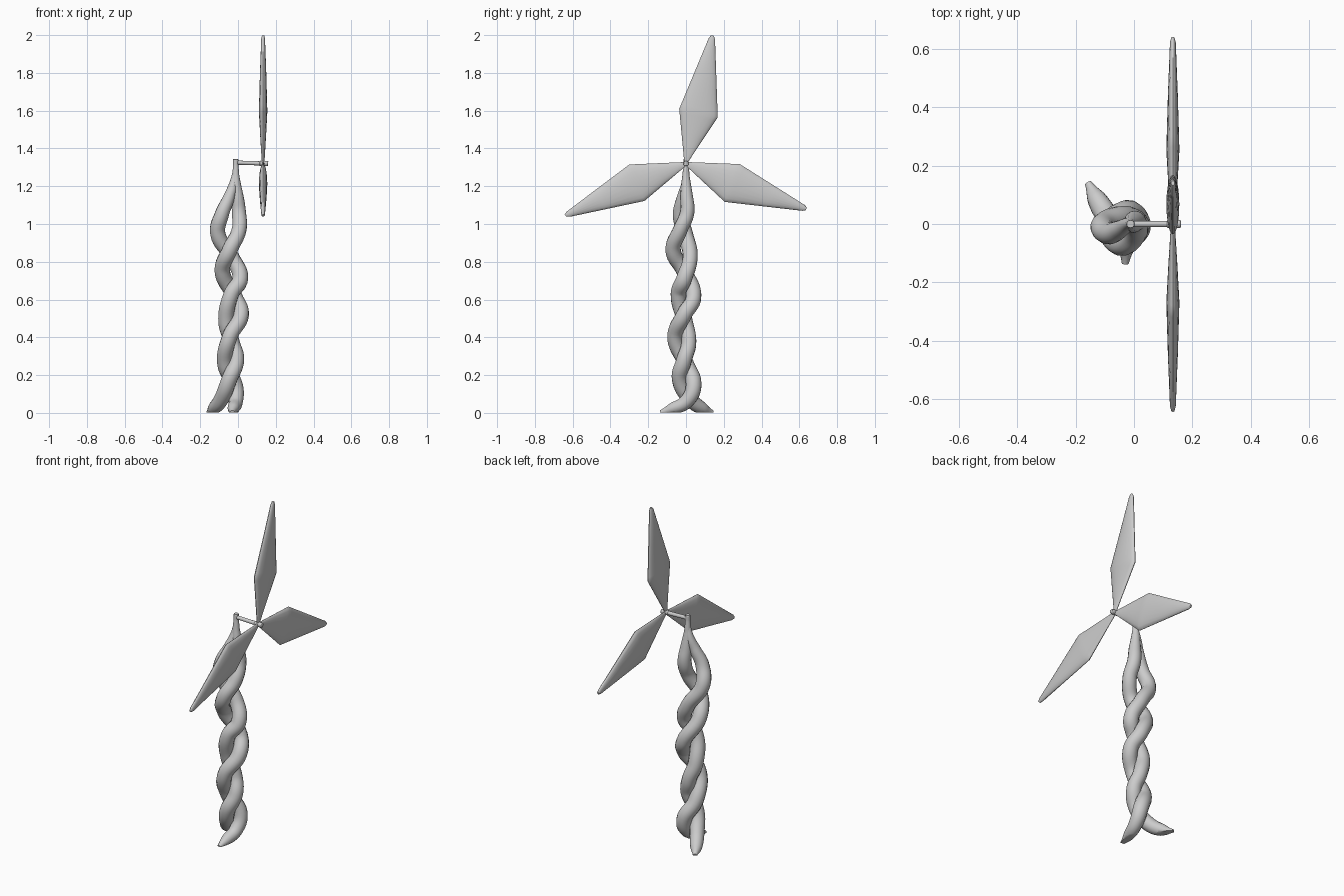
import bpy, bmesh, math
from mathutils import Vector

if "Cube" in bpy.data.objects:
    bpy.data.objects.remove(bpy.data.objects["Cube"])

FLOOR = 0.003


def smooth(ob, angle=40):
    bpy.ops.object.select_all(action='DESELECT')
    ob.select_set(True)
    bpy.context.view_layer.objects.active = ob
    bpy.ops.object.shade_smooth_by_angle(angle=math.radians(angle))


def strand(name, pts):
    """Tapered tube through (x, y, z, radius), cut flat at the floor."""
    cu = bpy.data.curves.new(name, 'CURVE')
    cu.dimensions = '3D'
    cu.bevel_depth = 1.0
    cu.bevel_resolution = 5
    cu.resolution_u = 8
    cu.use_fill_caps = True
    sp = cu.splines.new('BEZIER')
    sp.radius_interpolation = 'CARDINAL'
    sp.bezier_points.add(len(pts) - 1)
    for bp, (x, y, z, r) in zip(sp.bezier_points, pts):
        bp.co = (x, y, z)
        bp.radius = r
        bp.handle_left_type = bp.handle_right_type = 'AUTO'
    ob = bpy.data.objects.new(name, cu)
    bpy.context.collection.objects.link(ob)
    bpy.ops.object.select_all(action='DESELECT')
    ob.select_set(True)
    bpy.context.view_layer.objects.active = ob
    bpy.ops.object.convert(target='MESH')
    ob = bpy.context.view_layer.objects.active
    bm = bmesh.new()
    bm.from_mesh(ob.data)
    bmesh.ops.remove_doubles(bm, verts=bm.verts, dist=1e-5)
    cut = bmesh.ops.bisect_plane(bm, geom=bm.verts[:] + bm.edges[:] + bm.faces[:],
                                 plane_co=(0, 0, FLOOR), plane_no=(0, 0, 1), clear_inner=True)
    edges = [e for e in cut['geom_cut'] if isinstance(e, bmesh.types.BMEdge)]
    bmesh.ops.holes_fill(bm, edges=edges, sides=0)
    bmesh.ops.recalc_face_normals(bm, faces=bm.faces)
    bm.to_mesh(ob.data)
    bm.free()
    smooth(ob, 50)
    return ob


def rod(name, a, b, r):
    a, b = Vector(a), Vector(b)
    bpy.ops.mesh.primitive_cylinder_add(vertices=20, radius=r, depth=(b - a).length,
                                        location=(a + b) / 2)
    ob = bpy.context.object
    ob.name = name
    ob.rotation_euler = (b - a).to_track_quat('Z', 'Y').to_euler()
    bev = ob.modifiers.new('bevel', 'BEVEL')
    bev.width, bev.segments, bev.limit_method = r * 0.3, 2, 'ANGLE'
    smooth(ob)


def blade(name, stations, x0=0.133, n=20):
    """Loft of lens sections; each station = edge (y, z), edge (y, z), half thickness."""
    bm = bmesh.new()
    rings = []
    for (y1, z1), (y2, z2), t in stations:
        ring = []
        for i in range(n):
            a = 2 * math.pi * i / n
            c, s = math.cos(a), math.sin(a)
            k = (1 - c) / 2
            ring.append(bm.verts.new((x0 + t * s, y1 + (y2 - y1) * k, z1 + (z2 - z1) * k)))
        rings.append(ring)
    for p, q in zip(rings, rings[1:]):
        for i in range(n):
            j = (i + 1) % n
            bm.faces.new((p[i], p[j], q[j], q[i]))
    bm.faces.new(rings[0])
    bm.faces.new(rings[-1])
    bmesh.ops.recalc_face_normals(bm, faces=bm.faces)
    me = bpy.data.meshes.new(name)
    bm.to_mesh(me)
    bm.free()
    ob = bpy.data.objects.new(name, me)
    bpy.context.collection.objects.link(ob)
    smooth(ob, 45)


def diamond(root, c1, c2, tip_a, tip_b):
    """Root, swelling, two corners, taper and narrow tip of a blade."""
    mix = lambda p, q, k: (p[0] + (q[0] - p[0]) * k, p[1] + (q[1] - p[1]) * k)
    ra, rb = root
    tip_mid = mix(tip_a, tip_b, 0.5)
    end_a, end_b = mix(tip_a, tip_b, 0.2), mix(tip_a, tip_b, 0.8)
    axis = Vector(tip_mid).normalized() * 0.0
    return [(ra, rb, 0.007), (mix(ra, c1, .5), mix(rb, c2, .5), 0.015),
            (mix(ra, c1, .93), mix(rb, c2, .93), 0.021), (c1, c2, 0.022),
            (mix(c1, tip_a, .06), mix(c2, tip_b, .06), 0.022),
            (mix(c1, tip_a, .5), mix(c2, tip_b, .5), 0.017),
            (mix(c1, tip_a, .96), mix(c2, tip_b, .96), 0.010), (end_a, end_b, 0.006)]


# Two intertwined trunk strands, right-handed twist, merging at the top
strand('trunk_strand_main', [
    (-0.03, -0.135, 0.002, .012), (-0.025, -0.075, 0.022, .030), (-0.012, 0.0, 0.058, .038),
    (-0.015, 0.040, 0.14, .042), (-0.068, 0.0, 0.26, .042), (-0.045, -0.058, 0.40, .041),
    (0.016, -0.01, 0.52, .042), (-0.015, 0.040, 0.61, .041), (-0.083, -0.01, 0.75, .041),
    (-0.045, -0.068, 0.86, .041), (0.006, -0.03, 0.97, .039), (0.005, 0.006, 1.06, .038),
    (-0.004, 0.003, 1.15, .033), (-0.011, 0, 1.23, .023), (-0.012, 0, 1.29, .016),
    (-0.012, 0, 1.345, .013)])
strand('trunk_strand_second', [
    (-0.157, 0.14, 0.002, .012), (-0.13, 0.09, 0.022, .032), (-0.09, 0.025, 0.07, .040),
    (-0.045, -0.033, 0.18, .042), (-0.008, -0.01, 0.28, .041), (-0.03, 0.015, 0.37, .040),
    (-0.062, -0.005, 0.48, .042), (-0.035, -0.040, 0.63, .041), (0.012, -0.01, 0.71, .042),
    (-0.03, 0.022, 0.82, .040), (-0.107, -0.005, 0.95, .041), (-0.086, -0.032, 1.05, .038),
    (-0.048, -0.018, 1.14, .031), (-0.025, -0.003, 1.21, .023), (-0.014, 0, 1.29, .012)])

# Post on top and rotor shaft
rod('top_post', (-0.012, 0, 1.25), (-0.012, 0, 1.345), 0.014)
rod('rotor_shaft', (-0.012, 0, 1.325), (0.15, 0, 1.32), 0.011)
rod('rotor_hub', (0.113, 0, 1.321), (0.16, 0, 1.32), 0.014)

# Three rotor blades in the y-z plane
blade('blade_upper', diamond(((-0.009, 1.325), (0.009, 1.325)), (-0.036, 1.61), (0.168, 1.565),
                             (0.127, 2.0), (0.153, 1.995)))
blade('blade_right', diamond(((0.005, 1.328), (0.0, 1.308)), (0.285, 1.317), (0.205, 1.117),
                             (0.642, 1.092), (0.632, 1.068)))
blade('blade_left', diamond(((-0.005, 1.328), (0.0, 1.308)), (-0.30, 1.315), (-0.22, 1.122),
                            (-0.646, 1.055), (-0.630, 1.035)))
